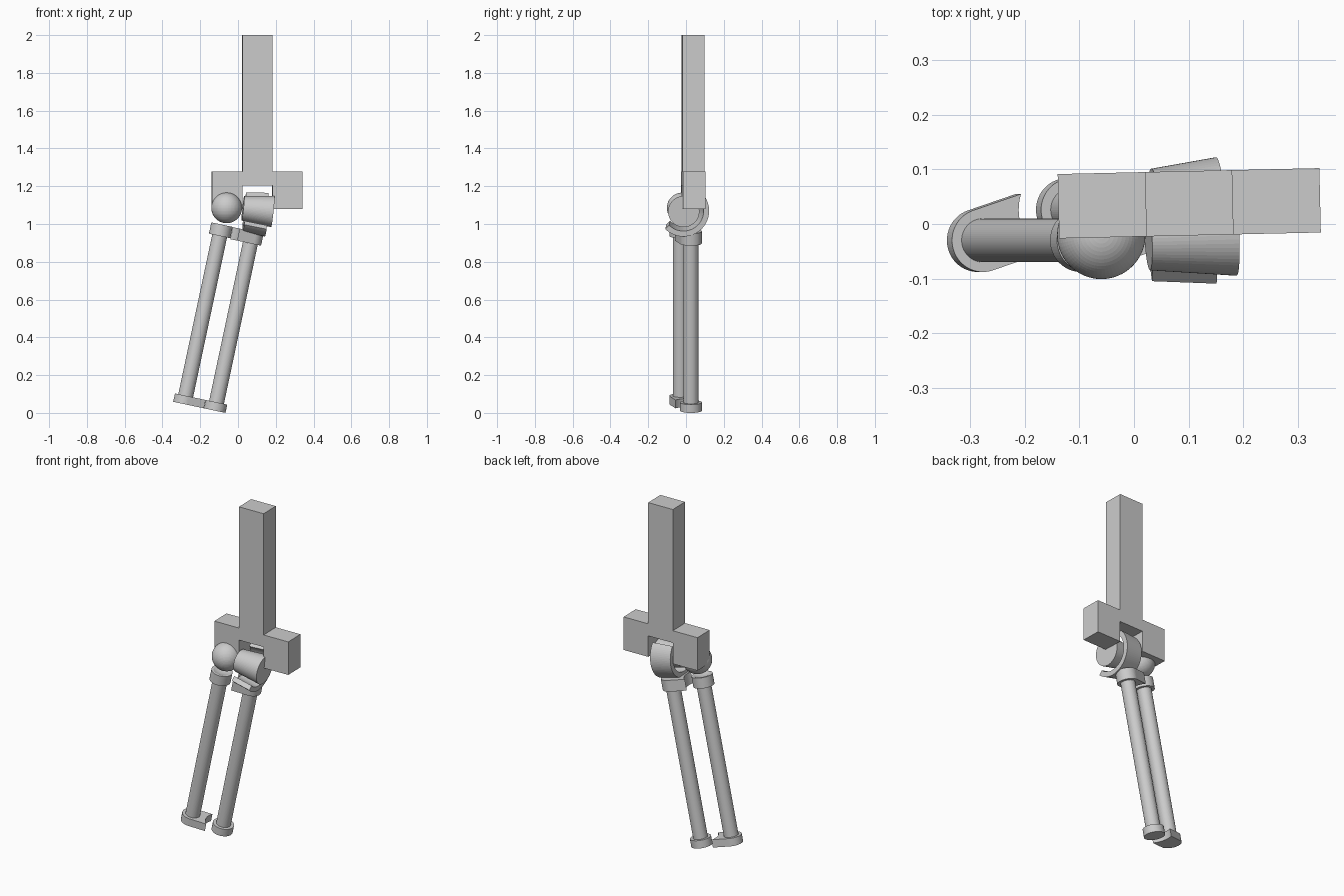
import bpy, bmesh
from math import sin, cos, pi, sqrt, atan2, radians
from mathutils import Matrix, Vector

if "Cube" in bpy.data.objects:
    bpy.data.objects.remove(bpy.data.objects["Cube"])

SEG = 64


def finish(name, bm, mat):
    bmesh.ops.remove_doubles(bm, verts=bm.verts, dist=1e-5)
    bmesh.ops.recalc_face_normals(bm, faces=bm.faces)
    bm.transform(mat)
    me = bpy.data.meshes.new(name)
    bm.to_mesh(me)
    bm.free()
    ob = bpy.data.objects.new(name, me)
    bpy.context.collection.objects.link(ob)
    return ob


def prism(name, pts, h, mat):
    """Extrude a closed xy outline upward by h."""
    bm = bmesh.new()
    f = bm.faces.new([bm.verts.new((x, y, 0)) for x, y in pts])
    ext = bmesh.ops.extrude_face_region(bm, geom=[f])['geom']
    bmesh.ops.translate(bm, vec=(0, 0, h),
                        verts=[v for v in ext if isinstance(v, bmesh.types.BMVert)])
    return finish(name, bm, mat)


def lathe(name, prof, mat, a0=0.0, a1=2 * pi, n=SEG):
    """Turn an (r, z) profile about z; partial turns use a closed profile with end caps."""
    full = a1 - a0 > 6.28
    bm = bmesh.new()
    rings = []
    for i in range(n if full else n + 1):
        a = a0 + (a1 - a0) * i / n
        rings.append([bm.verts.new((r * cos(a), r * sin(a), z)) for r, z in prof])
    m = len(prof)
    for i in range(n):
        A, B = rings[i], rings[(i + 1) % len(rings)]
        for j in range(m - 1 if full else m):
            k = (j + 1) % m
            bm.faces.new((A[j], A[k], B[k], B[j]))
    if not full:
        bm.faces.new(rings[0])
        bm.faces.new(rings[-1])
    return finish(name, bm, mat)


def rod(name, r, z0, z1, mat):
    return lathe(name, [(0, z0), (r, z0), (r, z1), (0, z1)], mat)


def socket_plate(name, a, b, r, R, z, h, mat):
    """Rounded plate around a, reaching to b and hollowed by a circle of radius R about b."""
    a, b = Vector(a), Vector(b)
    d = b - a
    t = atan2(d.y, d.x)
    half = atan2(r, sqrt(R * R - r * r))
    n = 32
    pts = [(a.x + r * cos(t + pi / 2 + pi * i / n), a.y + r * sin(t + pi / 2 + pi * i / n))
           for i in range(n + 1)]
    for i in range(17):
        s = t + pi + half - 2 * half * i / 16
        pts.append((b.x + R * cos(s), b.y + R * sin(s)))
    return prism(name, pts, h, mat @ Matrix.Translation((0, 0, z)))


# upper arm bone: shaft with a forked crossbar
outline = [(-.24, 1.08), (-.08, 1.08), (-.08, 1.205), (.08, 1.205), (.08, 1.08), (.24, 1.08),
           (.24, 1.277), (.08, 1.277), (.08, 2), (-.08, 2), (-.08, 1.277), (-.24, 1.277)]
prism("upper_bone", outline, .118,
      Matrix.Translation((.1, .097, 0)) @ Matrix.Rotation(radians(1.3), 4, 'Z')
      @ Matrix.Rotation(pi / 2, 4, 'X'))

# ball of the joint
BR = .081
lathe("joint_ball", [(BR * sin(pi * i / 32), -BR * cos(pi * i / 32)) for i in range(33)],
      Matrix.Translation((-.06, -.02, 1.085)))

# tapered hinge spool, and the half-round hook that wraps it
p0, p1 = Vector((.026, -.02, 1.083)), Vector((.184, -.012, 1.066))
az = (p1 - p0).normalized()
ax = (Vector((0, 1, 0)) - az * az.y).normalized()
ay = az.cross(ax)
hinge = Matrix.Translation(p0) @ Matrix((ax, ay, az)).transposed().to_4x4()
L = (p1 - p0).length
lathe("hinge_spool", [(0, 0), (.065, 0), (.083, L), (0, L)], hinge)
lathe("hinge_hook", [(.092, .012), (.121, .012), (.136, .132), (.107, .132)], hinge,
      radians(-135), radians(45), 40)

# forearm frame: leans 12 degrees, origin at the foot of the inner bone
arm = Matrix.Translation((-.123, .026, .012)) @ Matrix.Rotation(radians(12), 4, 'Y')
inner, outer = (0, 0), (-.167, -.056)
arm2 = arm @ Matrix.Translation((*outer, 0))

# inner forearm bone
rod("inner_rod", .04, .02, .93, arm)
rod("inner_foot", .058, 0, .045, arm)
socket_plate("inner_head", inner, outer, .058, .1, .905, .065, arm)

# outer forearm bone, with a dished head under the ball
rod("outer_rod", .04, .02, .93, arm2)
socket_plate("outer_foot", outer, inner, .058, .1, 0, .045, arm)
top, S = .971, .11
dish = [(.046 * (1 - i / 6), top + .1 - sqrt(S * S - (.046 * (1 - i / 6)) ** 2)) for i in range(7)]
lathe("outer_head", [(0, .91), (.058, .91), (.058, top)] + dish, arm2)
